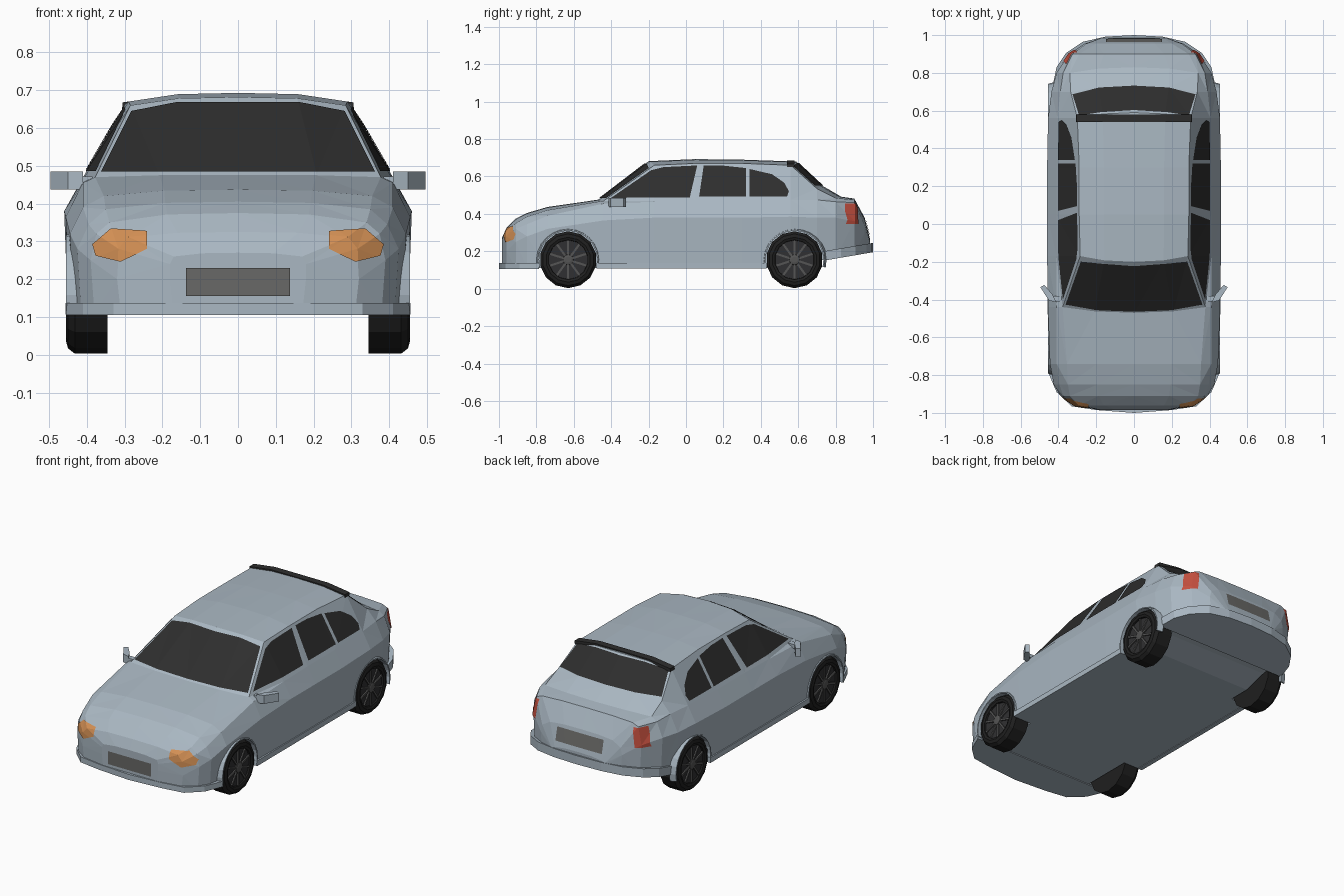
import bpy, bmesh, math
from mathutils import Vector, Matrix

if "Cube" in bpy.data.objects:
    bpy.data.objects.remove(bpy.data.objects["Cube"])


def material(name, r, g, b):
    m = bpy.data.materials.new(name)
    m.diffuse_color = (r, g, b, 1)
    m.use_nodes = True
    m.node_tree.nodes["Principled BSDF"].inputs["Base Color"].default_value = m.diffuse_color
    return m


PAINT = material("silver blue paint", 0.40, 0.475, 0.54)
GLASS = material("dark glass", 0.027, 0.027, 0.027)
TYRE = material("black rubber", 0.014, 0.014, 0.014)
RIM = material("dark rim", 0.03, 0.03, 0.032)
SPOKE = material("grey metal", 0.09, 0.09, 0.09)
PANEL = material("grey panel", 0.14, 0.14, 0.135)
AMBER = material("amber lamp", 0.66, 0.28, 0.09)
RED = material("red lamp", 0.56, 0.08, 0.05)


def finish(bm, name, mat, mirror=False, fix=True):
    if fix:
        bmesh.ops.recalc_face_normals(bm, faces=bm.faces)
    me = bpy.data.meshes.new(name)
    bm.to_mesh(me)
    bm.free()
    me.materials.append(mat)
    ob = bpy.data.objects.new(name, me)
    bpy.context.collection.objects.link(ob)
    if mirror:
        ob.modifiers.new("mirror", 'MIRROR').use_mirror_merge = False
    return ob


def loft(bm, rings, closed=False):
    """Skin rings of equal length; cap the ends unless the loop is closed."""
    vs = [[bm.verts.new(p) for p in r] for r in rings]
    n = len(vs[0])
    pairs = list(zip(vs, vs[1:])) + ([(vs[-1], vs[0])] if closed else [])
    for a, b in pairs:
        for i in range(n):
            j = (i + 1) % n
            bm.faces.new((a[i], a[j], b[j], b[i]))
    if not closed:
        bm.faces.new(vs[0])
        bm.faces.new(vs[-1])


def prism(name, pts, axis, lo, hi, mat, mirror=False, slope=0):
    """Extrude a 2D outline along an axis; slope tilts z with y."""
    def at(a, b, d):
        if axis == 'z':
            return (a, b, d + slope * b)
        return (a, d, b) if axis == 'y' else (d, a, b)
    bm = bmesh.new()
    loft(bm, [[at(a, b, d) for a, b in pts] for d in (lo, hi)])
    return finish(bm, name, mat, mirror)


def both(half):
    return half + [(-x, y) for x, y in reversed(half) if x > 0]


# Body stations: y, floor z, half width, shoulder z, belt x/z, top edge x/z, centre z
STATIONS = [
    (-.985, .11, .18, .20, .18, .24, .17, .26, .27),
    (-.96, .11, .32, .20, .315, .28, .29, .31, .325),
    (-.91, .11, .39, .25, .375, .32, .34, .35, .375),
    (-.85, .11, .425, .28, .395, .345, .35, .385, .405),
    (-.74, .11, .445, .32, .41, .39, .355, .42, .437),
    (-.44, .11, .456, .365, .41, .455, .378, .47, .476),
    (-.17, .11, .46, .38, .41, .465, .285, .66, .682),
    (.05, .11, .46, .38, .41, .47, .29, .67, .693),
    (.30, .11, .46, .38, .41, .47, .29, .67, .69),
    (.56, .11, .455, .385, .405, .475, .30, .66, .68),
    (.70, .15, .437, .38, .39, .475, .335, .535, .55),
    (.80, .165, .41, .38, .375, .465, .34, .485, .492),
    (.90, .185, .345, .36, .325, .46, .29, .475, .482),
    (.955, .19, .26, .30, .25, .34, .2, .37, .38),
    (.985, .195, .17, .22, .17, .24, .15, .25, .26),
]


def section(y, zf, w, zs, xb, zb, xr, zr, zt):
    bow = -.03 if -.5 < y < -.1 else (.03 if .5 < y < .85 else 0)
    half = [(0, y, zf), (w - .01, y, zf), (w, y, zs), (xb, y, zb), (xr, y, zr),
            (xr * .55, y + bow * .75, zr + (zt - zr) * .85), (0, y + bow, zt)]
    return half + [(-a, b, c) for a, b, c in reversed(half[1:-1])]


def body_mesh():
    bm = bmesh.new()
    loft(bm, [section(*s) for s in STATIONS])
    bmesh.ops.recalc_face_normals(bm, faces=bm.faces)
    bmesh.ops.triangulate(bm, faces=bm.faces)
    return bm


body = finish(body_mesh(), "body", PAINT)


def plate(name, pts, axis, sign, mat, mirror=False):
    """Thin plate that follows the body: cut the body skin to a convex outline."""
    bm = body_mesh()

    def at(a, b):
        return Vector((a, 0, b)) if axis == 'y' else Vector((0, a, b))
    area = sum(p[0] * q[1] - q[0] * p[1] for p, q in zip(pts, pts[1:] + pts[:1]))
    s = 1 if area > 0 else -1
    for p, q in zip(pts, pts[1:] + pts[:1]):
        bmesh.ops.bisect_plane(bm, geom=bm.verts[:] + bm.edges[:] + bm.faces[:],
                               plane_co=at(*p),
                               plane_no=at(s * (q[1] - p[1]), s * (p[0] - q[0])),
                               clear_outer=True)
    bm.normal_update()
    k = 1 if axis == 'y' else 0
    away = [f for f in bm.faces if f.normal[k] * sign < .25]
    bmesh.ops.delete(bm, geom=away, context='FACES')
    bm.normal_update()
    for v, n in [(v, v.normal.copy()) for v in bm.verts]:
        v.co += n * .004
    return finish(bm, name, mat, mirror, fix=False)


# Windows
plate("windshield", both([(.362, .482), (.282, .642), (.16, .666)]), 'y', -1, GLASS)
plate("rear_window", both([(.325, .55), (.29, .652), (.16, .67)]), 'y', 1, GLASS)
plate("front_side_window", [(-.40, .484), (.02, .485), (.06, .657), (-.12, .648), (-.185, .632)],
      'x', 1, GLASS, True)
plate("rear_side_window", [(.07, .49), (.32, .49), (.32, .643), (.2, .656), (.095, .658)],
      'x', 1, GLASS, True)
plate("quarter_window", [(.34, .49), (.54, .49), (.55, .52), (.525, .565), (.46, .61), (.34, .638)],
      'x', 1, GLASS, True)

# Lamps and panels
plate("headlight", [(.24, .325), (.335, .333), (.383, .292), (.375, .262), (.31, .246), (.24, .28)],
      'y', -1, AMBER, True)
plate("taillight", [(.30, .455), (.352, .455), (.375, .345), (.315, .345)], 'y', 1, RED, True)
plate("front_panel", both([(.138, .155), (.138, .23)]), 'y', -1, PANEL)
plate("rear_panel", both([(.148, .285), (.148, .36)]), 'y', 1, PANEL)

# Bumper lips, sills, spoiler and mirrors
prism("front_lip", both([(0, -1), (.2, -.985), (.33, -.965), (.41, -.89), (.455, -.785)]),
      'z', .105, .137, PAINT)
prism("rear_lip", both([(.43, .735), (.41, .83), (.36, .905), (.27, .965), (.15, .992), (0, 1)]),
      'z', .025, .075, PAINT, slope=.17)
prism("sill", [(-.478, .107), (.43, .107), (.43, .137), (-.478, .137)], 'x', .43, .457, PAINT, True)
prism("spoiler", both([(.307, .65), (.305, .668), (.17, .686)]), 'y', .54, .58, GLASS)
prism("mirror_head", [(.41, -.415), (.45, -.405), (.496, -.335), (.475, -.322), (.43, -.375)],
      'z', .437, .485, PAINT, True)
prism("mirror_stalk", [(.385, -.41), (.42, -.41), (.43, -.38), (.385, -.38)],
      'z', .45, .472, PAINT, True)


def lathe(bm, profile, y, n=14, z=.155):
    """Turn (x, radius) points around an axle parallel to x."""
    rings = []
    for x, r in profile:
        rings.append([(x, y + r * math.sin(math.tau * i / n), z + r * math.cos(math.tau * i / n))
                      for i in range(n)])
    loft(bm, rings)


# Wheels, arches and the cutter for the wheel wells
wells = bmesh.new()
for label, y in (("front", -.63), ("rear", .58)):
    bm = bmesh.new()
    lathe(bm, [(.345, .152), (.432, .152), (.45, .138), (.455, .12), (.45, .106), (.435, .104)], y)
    finish(bm, label + "_tyre", TYRE, True)

    bm = bmesh.new()
    lathe(bm, [(.43, .106), (.44, .106), (.44, .09)], y)
    finish(bm, label + "_rim", RIM, True)

    bm = bmesh.new()
    lathe(bm, [(.435, .03), (.45, .028), (.453, .016)], y, 10)
    for i in range(10):
        place = (Matrix.Translation((.443, y, .155)) @ Matrix.Rotation(math.tau * i / 10, 4, 'X')
                 @ Matrix.Translation((0, 0, .06)) @ Matrix.Diagonal((.009, .011, .085, 1)))
        bmesh.ops.create_cube(bm, size=1, matrix=place)
    finish(bm, label + "_spokes", SPOKE, True)

    bm = bmesh.new()
    rings = []
    for i in range(15):
        t = math.radians(-14 + 208 * i / 14)
        rings.append([(x, y + r * math.cos(t), .155 + r * math.sin(t))
                      for x, r in ((.42, .155), (.455, .155), (.455, .162), (.42, .172))])
    loft(bm, rings)
    finish(bm, label + "_arch", PAINT, True)

    for side in (-1, 1):
        lathe(wells, [(.335 * side, .157), (.6 * side, .157)], y, 28)

cutter = finish(wells, "wheel_well_cutter", PAINT)
cutter.hide_render = True
cutter.hide_viewport = True
cut = body.modifiers.new("wheel wells", 'BOOLEAN')
cut.operation = 'DIFFERENCE'
cut.solver = 'EXACT'
cut.object = cutter
